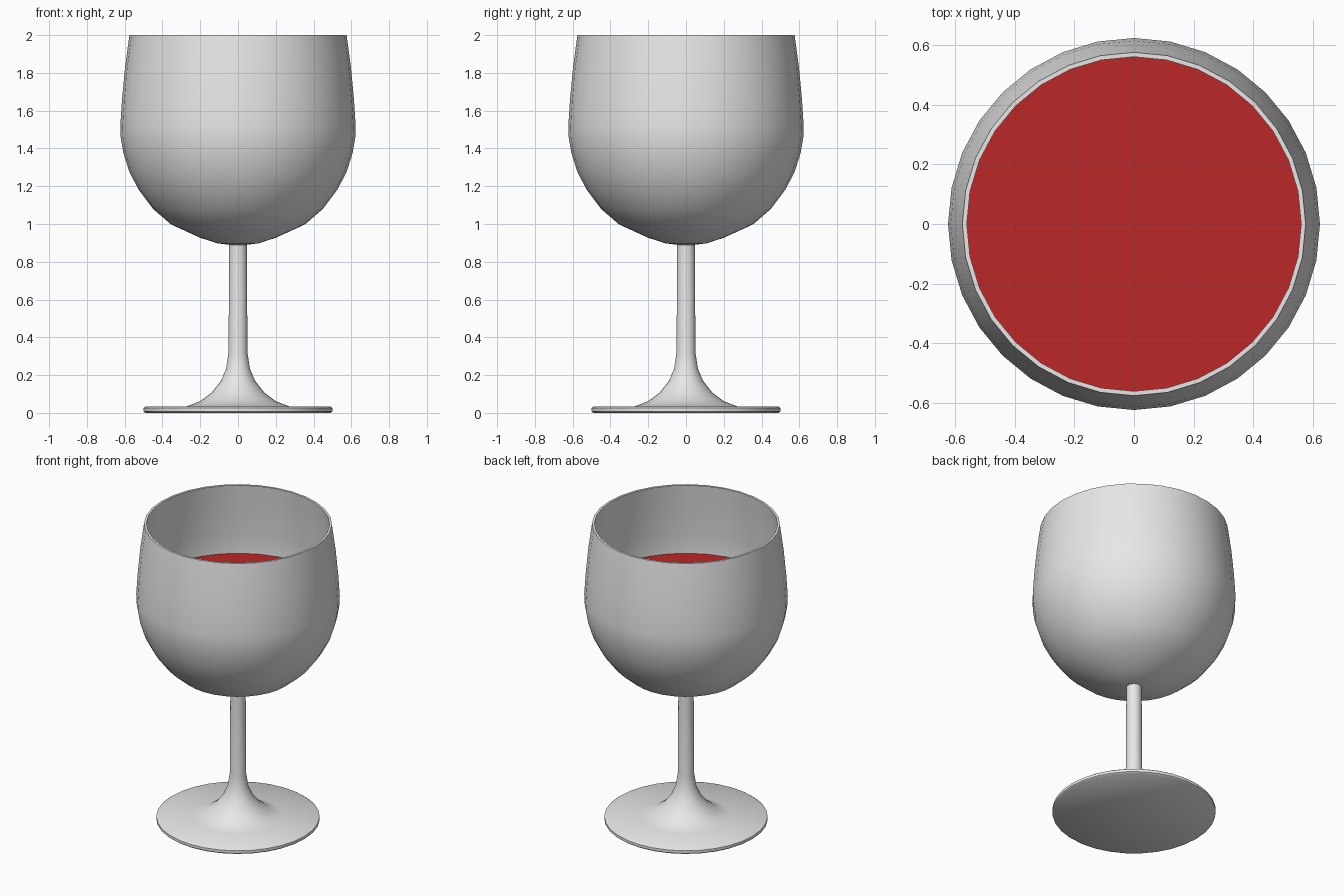
import bpy, bmesh, math

if "Cube" in bpy.data.objects:
    bpy.data.objects.remove(bpy.data.objects["Cube"])

SIDES = 32


def material(name, rgb):
    m = bpy.data.materials.new(name)
    m.diffuse_color = (*rgb, 1)
    m.use_nodes = True
    m.node_tree.nodes["Principled BSDF"].inputs["Base Color"].default_value = m.diffuse_color
    return m


def lathe(name, profile, mat):
    """Spin an (r, z) profile about z; radius 0 closes at a pole."""
    bm = bmesh.new()
    rings = []
    for r, z in profile:
        n = SIDES if r > 0 else 1
        rings.append([bm.verts.new((r * math.cos(2 * math.pi * i / SIDES),
                                    r * math.sin(2 * math.pi * i / SIDES), z))
                      for i in range(n)])
    for a, b in zip(rings, rings[1:]):
        for i in range(SIDES):
            j = (i + 1) % SIDES
            quad = [a[i % len(a)], a[j % len(a)], b[j % len(b)], b[i % len(b)]]
            bm.faces.new(list(dict.fromkeys(quad)))
    bmesh.ops.recalc_face_normals(bm, faces=bm.faces)
    me = bpy.data.meshes.new(name)
    bm.to_mesh(me)
    bm.free()
    me.materials.append(mat)
    ob = bpy.data.objects.new(name, me)
    bpy.context.collection.objects.link(ob)
    bpy.ops.object.select_all(action='DESELECT')
    ob.select_set(True)
    bpy.context.view_layer.objects.active = ob
    bpy.ops.object.shade_smooth_by_angle(angle=math.radians(40))
    return ob


glass = material("glass_grey", (0.8, 0.8, 0.8))
red = material("wine_red", (0.5, 0.02, 0.02))

# Glass: foot, flared stem, outer bowl, rim, then the inner bowl wall
foot = [(0, 0), (0.49, 0), (0.5, 0.008), (0.5, 0.026), (0.49, 0.033)]
stem = [(0.27, 0.035), (0.2, 0.062), (0.14, 0.107), (0.09, 0.17),
        (0.063, 0.235), (0.05, 0.32), (0.047, 0.89)]
outer = [(0.11, 0.898), (0.2, 0.927), (0.355, 0.998), (0.45, 1.08),
         (0.525, 1.18), (0.575, 1.275), (0.608, 1.38), (0.621, 1.46),
         (0.623, 1.52), (0.614, 1.66), (0.598, 1.83), (0.575, 2.0)]
inner = [(0.56, 2.0), (0.58, 1.83), (0.596, 1.66), (0.604, 1.52),
         (0.59, 1.38), (0.555, 1.275), (0.506, 1.185), (0.432, 1.09),
         (0.34, 1.015), (0.19, 0.945), (0, 0.915)]
lathe("wine_glass", foot + stem + outer + inner, glass)

# Wine: fills the inner bowl up to its widest point
fill = [(r * 0.998, z + 0.002) for r, z in inner if z < 1.5]
lathe("wine", [(0, 1.52), (0.604, 1.52)] + fill, red)
